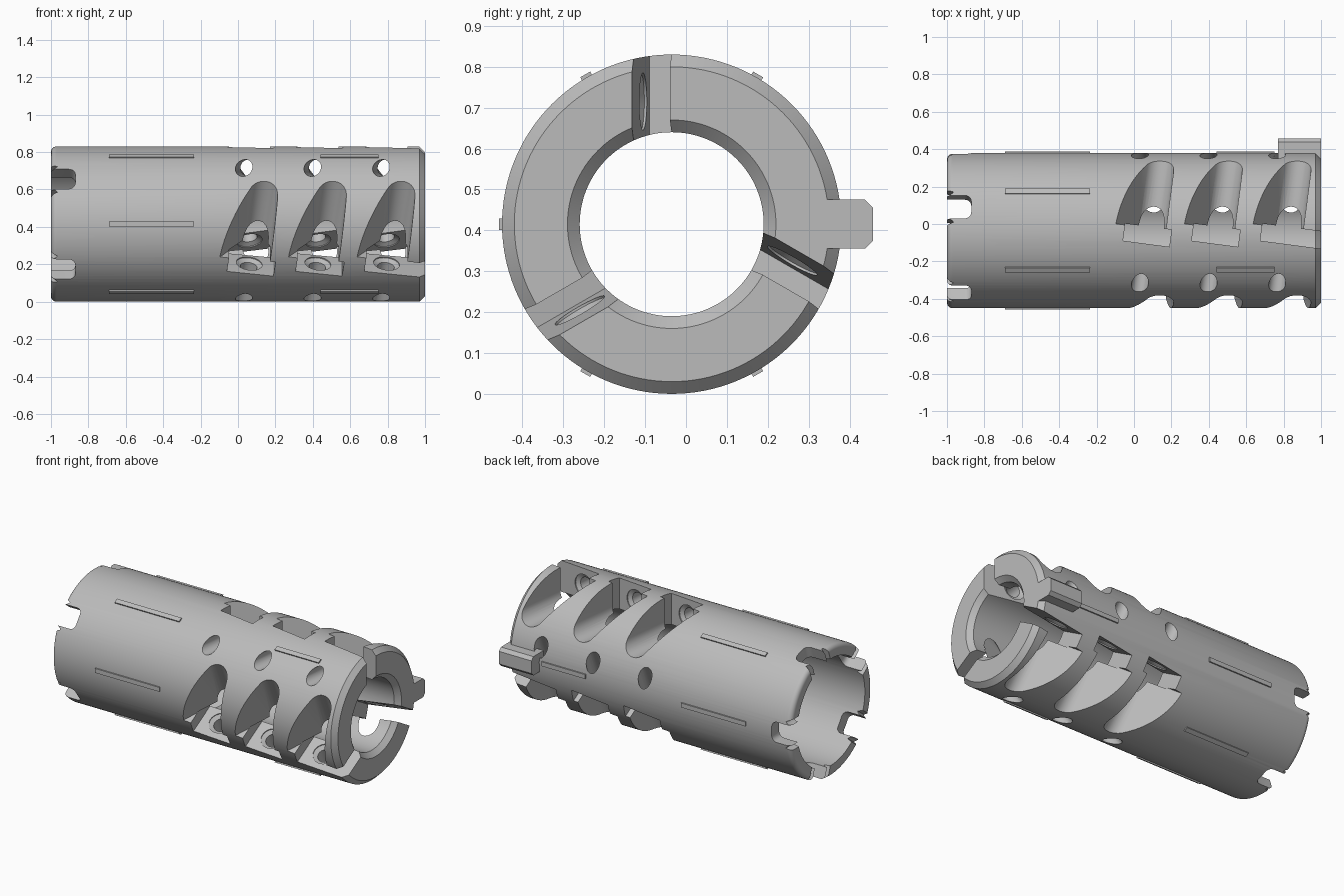
import bpy, bmesh, math
from mathutils import Matrix, Vector

cube = bpy.data.objects.get("Cube")
if cube:
    bpy.data.objects.remove(cube, do_unlink=True)

R = 0.415                                   # outer radius of the tube
AXIS = Matrix.Translation((0, -0.035, R))   # tube axis runs along x

steel = bpy.data.materials.new("grey_steel")
steel.use_nodes = True
GREY = (0.5, 0.5, 0.5, 1)
steel.diffuse_color = GREY
steel.node_tree.nodes["Principled BSDF"].inputs["Base Color"].default_value = GREY


def turn(deg):
    return AXIS @ Matrix.Rotation(math.radians(deg), 4, 'X')


def add_prism(bm, pts, offset, matrix):
    """Solid swept from a closed outline along an offset."""
    off = Vector(offset)
    a = [bm.verts.new(matrix @ Vector(p)) for p in pts]
    b = [bm.verts.new(matrix @ (Vector(p) + off)) for p in pts]
    n = len(pts)
    bm.faces.new(a)
    bm.faces.new(b[::-1])
    for i in range(n):
        j = (i + 1) % n
        bm.faces.new((a[j], a[i], b[i], b[j]))


def add_box(bm, lo, hi, matrix):
    x, y, z = lo
    X, Y, Z = hi
    add_prism(bm, [(x, y, z), (X, y, z), (X, Y, z), (x, Y, z)], (0, 0, Z - z), matrix)


def add_lathe(bm, profile, matrix, seg, closed):
    """Revolve (along x, radius) points about x."""
    rings = []
    for s in range(seg):
        t = 2 * math.pi * s / seg
        rings.append([bm.verts.new(matrix @ Vector((x, r * math.cos(t), r * math.sin(t))))
                      for x, r in profile])
    n = len(profile)
    for s in range(seg):
        p, q = rings[s], rings[(s + 1) % seg]
        for i in range(n if closed else n - 1):
            j = (i + 1) % n
            bm.faces.new((p[i], p[j], q[j], q[i]))
    if not closed:
        bm.faces.new([r[0] for r in rings])
        bm.faces.new([r[-1] for r in rings])


def finish(name, bm, bevel=0):
    bmesh.ops.recalc_face_normals(bm, faces=bm.faces)
    if bevel:
        bmesh.ops.bevel(bm, geom=bm.edges[:], offset=bevel, segments=2, affect='EDGES')
    mesh = bpy.data.meshes.new(name)
    bm.to_mesh(mesh)
    bm.free()
    mesh.materials.append(steel)
    ob = bpy.data.objects.new(name, mesh)
    bpy.context.collection.objects.link(ob)
    return ob


def arc(cx, cy, r, a0, a1, n=6):
    return [(cx + r * math.cos(math.radians(a0 + (a1 - a0) * i / n)),
             cy + r * math.sin(math.radians(a0 + (a1 - a0) * i / n))) for i in range(n + 1)]


# Tube: chamfered muzzle, rounded rear rim, wide rear chamber, narrow bore
bm = bmesh.new()
profile = [(1, 0.385), (0.97, R)] + arc(-0.97, R - 0.03, 0.03, 90, 180)
profile += [(-1, 0.34), (-0.15, 0.34), (-0.1, 0.225), (0.97, 0.225), (1, 0.255)]
add_lathe(bm, profile, AXIS, 128, True)
tube = finish("tube_body", bm)

# Cutters for three rows of three ports
scoops, pockets, holes, notches = (bmesh.new() for _ in range(4))
tilt = Matrix.Rotation(math.radians(-7.5), 4, 'Z')
scoop_outline = arc(0.02, 0.265, 0.08, 0, -140, 12) + [(-0.225, 0.5), (0.10, 0.5)]
for k in range(3):
    for i in range(3):
        frame = turn(120 * k) @ Matrix.Translation((0.06 + 0.367 * i, -0.07, 0)) @ tilt
        # scoop with one upright wall and one raked wall
        add_prism(scoops, [(u, 0.085, w) for u, w in scoop_outline], (0, 0.43, 0), frame)
        # flat pocket, the last one open through the muzzle face
        add_box(pockets, (-0.12, 0, 0.155), (0.32 if i == 2 else 0.13, 0.092, 0.5), frame)
        # countersunk hole drilled out through the pocket wall
        drill = frame @ Matrix.Translation((0, 0, 0.3)) @ Matrix.Rotation(math.radians(-90), 4, 'Z')
        add_lathe(holes, [(-0.03, 0.07), (0.006, 0.07), (0.02, 0.045), (0.45, 0.045)],
                  drill, 32, False)

# Five rounded notches in the rear rim
half = arc(-1.0, 0.105, 0.04, -30, -90, 5) + arc(-0.905, 0.03, 0.035, 90, 0, 5)
half = [(-1.05, 0.115)] + half
outline = half + [(x, -y) for x, y in reversed(half)]
for k in range(5):
    add_prism(notches, [(x, y, 0.25) for x, y in outline], (0, 0, 0.25), turn(72 * k - 90))

for name, cut in (("scoop_cutter", scoops), ("pocket_cutter", pockets),
                  ("hole_cutter", holes), ("notch_cutter", notches)):
    cutter = finish(name, cut)
    cutter.hide_render = True
    mod = tube.modifiers.new(name, 'BOOLEAN')
    mod.operation = 'DIFFERENCE'
    mod.solver = 'EXACT'
    mod.object = cutter
    bpy.context.view_layer.objects.active = tube
    bpy.ops.object.modifier_apply(modifier=name)
    bpy.data.objects.remove(cutter, do_unlink=True)

# Raised ribs along the tube
bm = bmesh.new()
for k in range(6):
    spans = [(-0.69, -0.235)] + ([(0.44, 0.75)] if k % 2 == 0 else [])
    for a, b in spans:
        add_box(bm, (a, R - 0.02, -0.014), (b, R + 0.008, 0.014), turn(60 * k))
finish("ribs", bm)

# Locking lug at the muzzle
bm = bmesh.new()
y0, y1, w, c = 0.37, 0.493, 0.06, 0.02
add_prism(bm, [(0.77, y0, -w), (0.77, y1 - c, -w), (0.77, y1, c - w),
               (0.77, y1, w - c), (0.77, y1 - c, w), (0.77, y0, w)], (0.23, 0, 0), AXIS)
finish("locking_lug", bm)

# Smooth curved surfaces, keep machined edges sharp
bpy.ops.object.select_all(action='DESELECT')
tube.select_set(True)
bpy.context.view_layer.objects.active = tube
bpy.ops.object.shade_smooth_by_angle(angle=math.radians(25))
